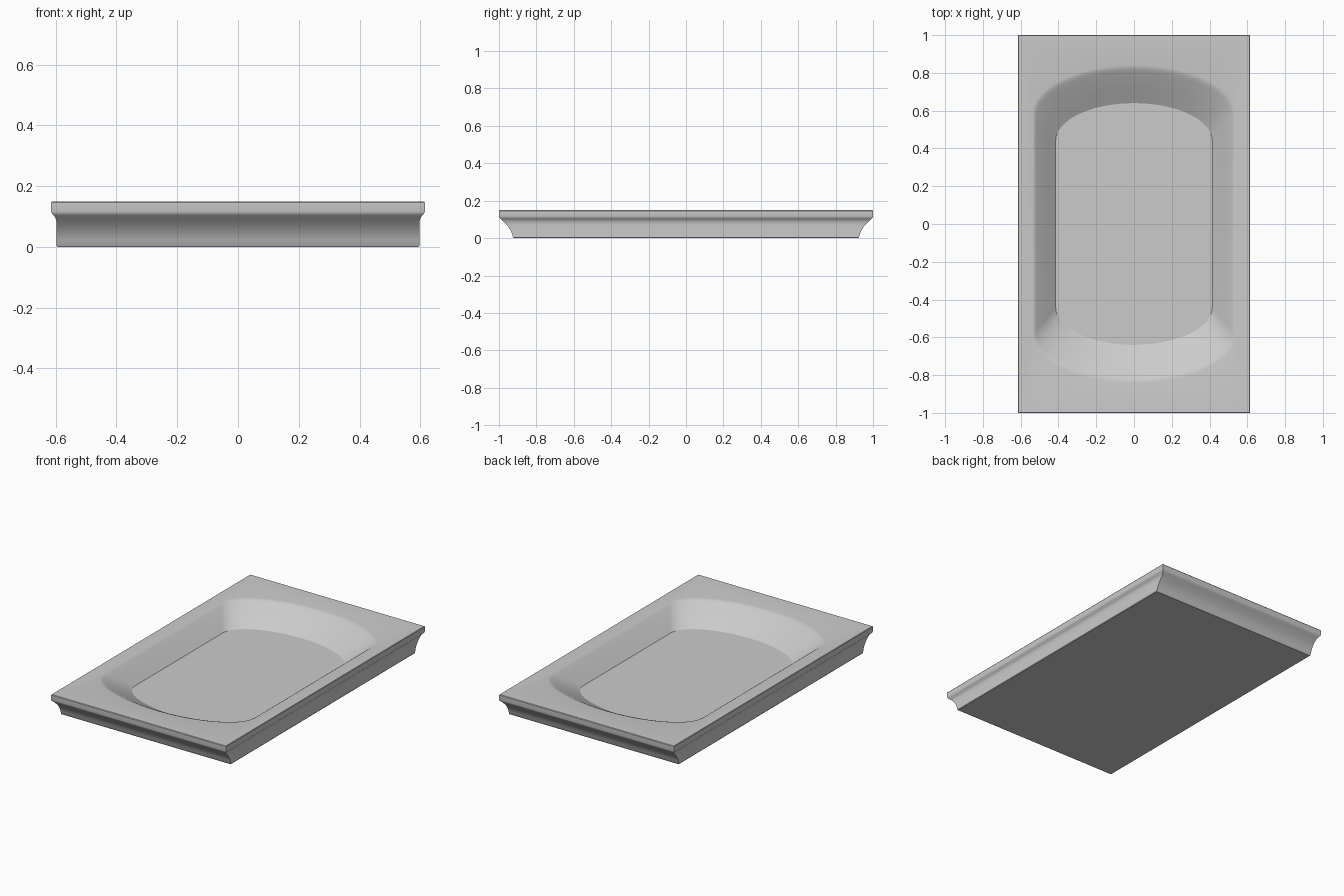
import bpy, bmesh, math

if "Cube" in bpy.data.objects:
    bpy.data.objects.remove(bpy.data.objects["Cube"])

TOP, FLOOR = 0.15, 0.045
bm = bmesh.new()


def ring(points, z):
    return [bm.verts.new((x, y, z)) for x, y in points]


def skin(a, b):
    n = len(a)
    for i in range(n):
        j = (i + 1) % n
        bm.faces.new((a[i], a[j], b[j], b[i]))


def rect(hx, hy):
    return [(-hx, -hy), (hx, -hy), (hx, hy), (-hx, hy)]


def basin(a, s, b, n=24):
    """Straight sides at x = +-a up to y = +-s, closed by half ellipses of height b."""
    arc = [(a * math.cos(math.pi * i / n), s + b * math.sin(math.pi * i / n)) for i in range(n + 1)]
    return arc + [(-x, -y) for x, y in arc]


# outer moulding: half width, half length, height
profile = [(.594, .922, 0), (.597, .925, .004), (.597, .930, .022), (.597, .938, .042),
           (.597, .955, .068), (.598, .974, .087), (.602, .985, .098), (.609, .994, .106),
           (.613, .998, .111), (.615, 1.0, .118), (.615, 1.0, .146), (.612, .997, TOP)]
outer = [ring(rect(x, y), z) for x, y, z in profile]
for lo, hi in zip(outer, outer[1:]):
    skin(lo, hi)
bm.faces.new(outer[0][::-1])

# basin wall: inward fraction, depth fraction (soft rim, straight slope)
walls = []
for t, d in [(0, 0), (.05, .015), (.10, .05), (.17, .11), (.6, .571), (1, 1)]:
    shape = basin(.535 - .12 * t, .59 - .15 * t, .25 - .05 * t)
    walls.append(ring(shape, TOP + (FLOOR - TOP) * d))
for hi, lo in zip(walls, walls[1:]):
    skin(hi, lo)
bm.faces.new(walls[-1])

# flat top between the outer edge and the basin rim
bm.edges.ensure_lookup_table()
border = [e for e in bm.edges if e.is_boundary]
bmesh.ops.triangle_fill(bm, edges=border, use_beauty=True, normal=(0, 0, 1))
bmesh.ops.recalc_face_normals(bm, faces=bm.faces)

mesh = bpy.data.meshes.new("shower_tray")
bm.to_mesh(mesh)
bm.free()
tray = bpy.data.objects.new("shower_tray", mesh)
bpy.context.collection.objects.link(tray)
bpy.context.view_layer.objects.active = tray
tray.select_set(True)
bpy.ops.object.shade_smooth_by_angle(angle=math.radians(25))
